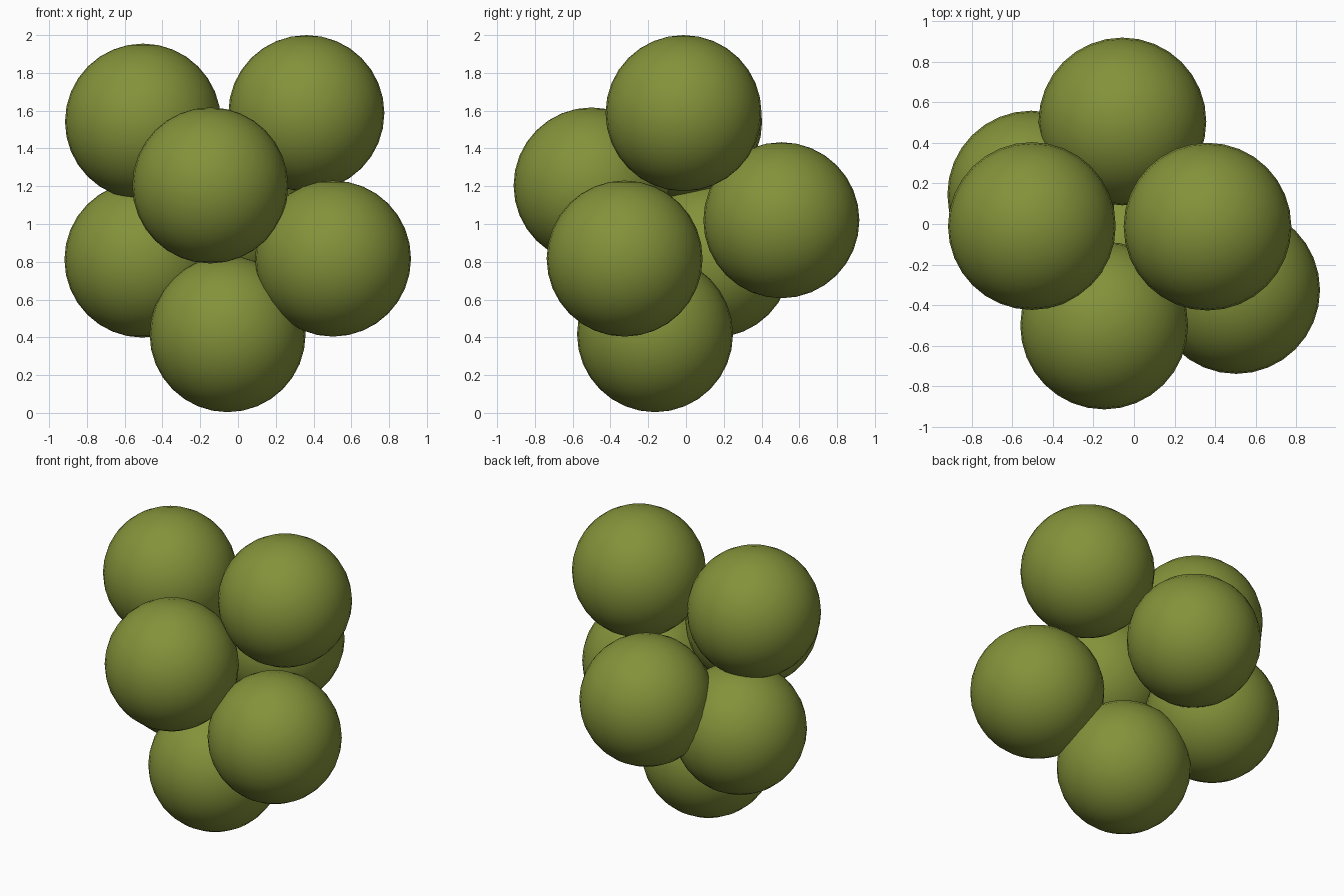
import bpy

if "Cube" in bpy.data.objects:
    bpy.data.objects.remove(bpy.data.objects["Cube"])

# One olive colour for the whole cluster
olive = bpy.data.materials.new("olive green")
olive.diffuse_color = (0.231, 0.287, 0.042, 1.0)
olive.use_nodes = True
olive.node_tree.nodes["Principled BSDF"].inputs["Base Color"].default_value = olive.diffuse_color

RADIUS = 0.413

# Ball centres, named by where each sits in the cluster
balls = {
    "upper_left_ball": (-0.503, -0.01, 1.542),
    "upper_right_ball": (0.362, -0.013, 1.587),
    "front_ball": (-0.147, -0.50, 1.204),
    "back_ball": (-0.057, 0.505, 1.02),
    "lower_right_ball": (0.503, -0.325, 0.817),
    "lower_left_ball": (-0.506, 0.145, 0.812),
    "bottom_ball": (-0.055, -0.164, 0.417),
}

for name, centre in balls.items():
    bpy.ops.mesh.primitive_uv_sphere_add(segments=32, ring_count=16,
                                         radius=RADIUS, location=centre)
    ball = bpy.context.object
    ball.name = name
    ball.data.materials.append(olive)
    bpy.ops.object.shade_smooth()
